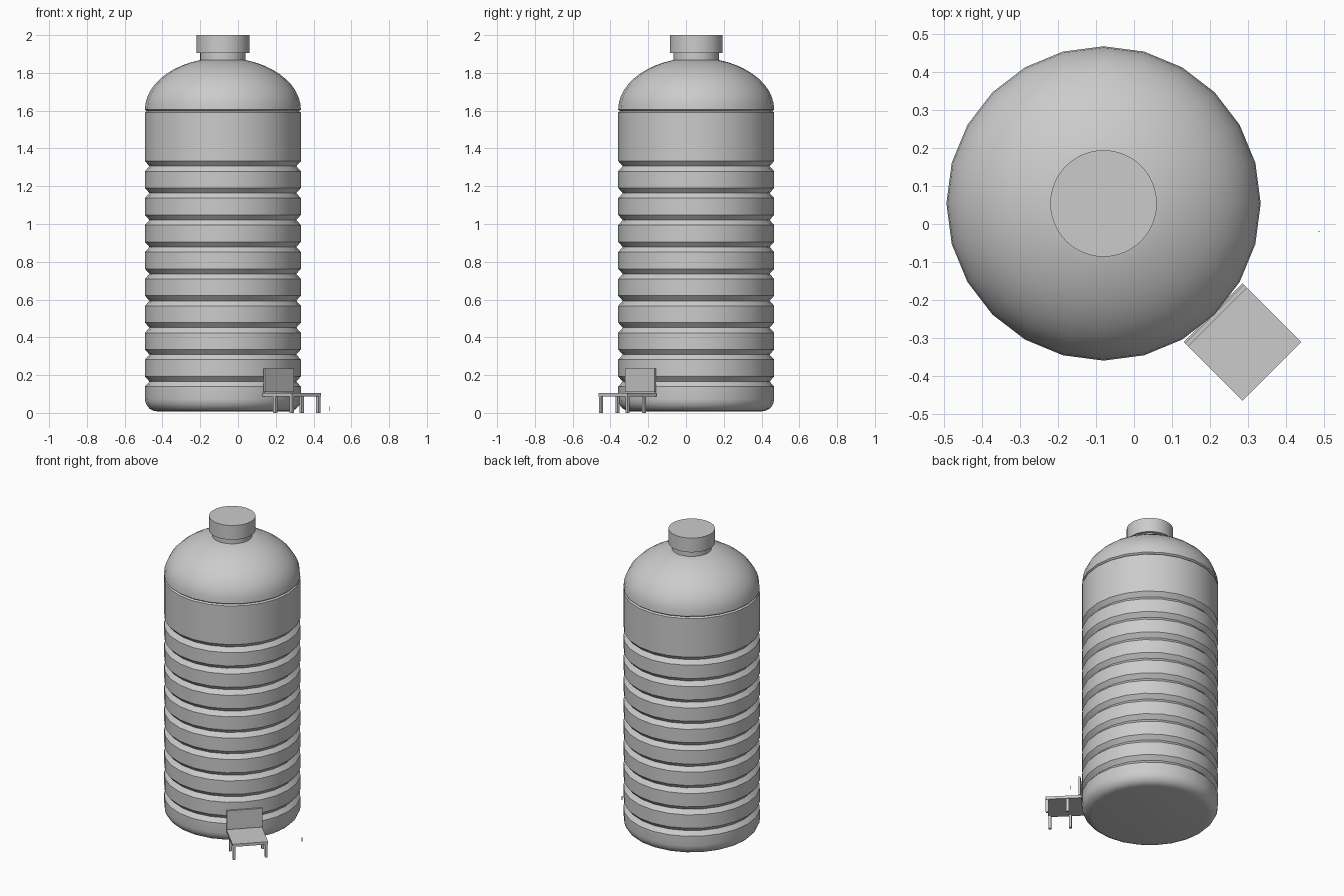
import bpy, bmesh, math
from mathutils import Matrix, Vector

cube = bpy.data.objects.get("Cube")
if cube:
    bpy.data.objects.remove(cube, do_unlink=True)

grey = bpy.data.materials.new("plain grey")
grey.use_nodes = True
GREY = (0.6, 0.6, 0.6, 1)
grey.diffuse_color = GREY
grey.node_tree.nodes["Principled BSDF"].inputs["Base Color"].default_value = GREY

BOTTLE = Vector((-0.08, 0.054, 0))
R = 0.413


def finish(name, bm, smooth=None):
    bmesh.ops.recalc_face_normals(bm, faces=bm.faces)
    mesh = bpy.data.meshes.new(name)
    bm.to_mesh(mesh)
    bm.free()
    mesh.materials.append(grey)
    obj = bpy.data.objects.new(name, mesh)
    bpy.context.collection.objects.link(obj)
    if smooth:
        bpy.ops.object.select_all(action='DESELECT')
        obj.select_set(True)
        bpy.context.view_layer.objects.active = obj
        bpy.ops.object.shade_smooth_by_angle(angle=math.radians(smooth))
    return obj


def lathe(name, profile, sides):
    """Revolve a radius/height profile and close both ends."""
    bm = bmesh.new()
    rings = []
    for r, z in profile:
        rings.append([bm.verts.new(BOTTLE + Vector((
            r * math.cos(math.tau * i / sides),
            r * math.sin(math.tau * i / sides), z))) for i in range(sides)])
    for low, high in zip(rings, rings[1:]):
        for i in range(sides):
            j = (i + 1) % sides
            bm.faces.new((low[i], low[j], high[j], high[i]))
    bm.faces.new(rings[0][::-1])
    bm.faces.new(rings[-1])
    return finish(name, bm, 30)


def box(name, size, centre, frame=Matrix()):
    bm = bmesh.new()
    bmesh.ops.create_cube(bm, size=1, matrix=frame @ Matrix.Translation(centre)
                          @ Matrix.Diagonal((*size, 1)))
    return finish(name, bm)


# Bottle body: rounded foot, nine V grooves, plain band, seam and domed shoulder
profile = []
for k in range(6):
    a = math.radians(90 * k / 5)
    profile.append((R - 0.065 + 0.065 * math.sin(a), 0.075 - 0.067 * math.cos(a)))
for k in range(9):
    top = 0.193 + 0.1425 * k
    profile += [(R, top - 0.054), (R - 0.024, top - 0.027), (R, top)]
profile += [(R, 1.59), (R - 0.01, 1.597), (R, 1.605)]
for k in range(1, 11):
    a = math.radians(73 * k / 10)
    profile.append((R * math.cos(a), 1.605 + 0.275 * math.sin(a)))
lathe("bottle_body", profile, 24)

# Neck and screw cap
lathe("bottle_neck", [(0.12, 1.86), (0.12, 1.91)], 48)
lathe("bottle_cap", [(0.14, 1.905), (0.14, 2.0)], 48)

# Small chair: local x is its width, local -y its front
chair = Matrix.Translation((0.285, -0.31, 0)) @ Matrix.Rotation(math.radians(45), 4, 'Z')
box("chair_seat", (0.218, 0.218, 0.018), (0, 0, 0.096), chair)
box("chair_back", (0.218, 0.012, 0.125), (0, 0.098, 0.1725), chair)
for side, x in (("right", -0.099), ("left", 0.099)):
    for row, y in (("front", -0.099), ("rear", 0.025)):
        box(f"chair_leg_{row}_{side}", (0.016, 0.016, 0.09), (x, y, 0.045), chair)

# Tiny loose sliver beside the bottle
box("loose_sliver", (0.003, 0.003, 0.026), (0.4865, -0.02, 0.022))
